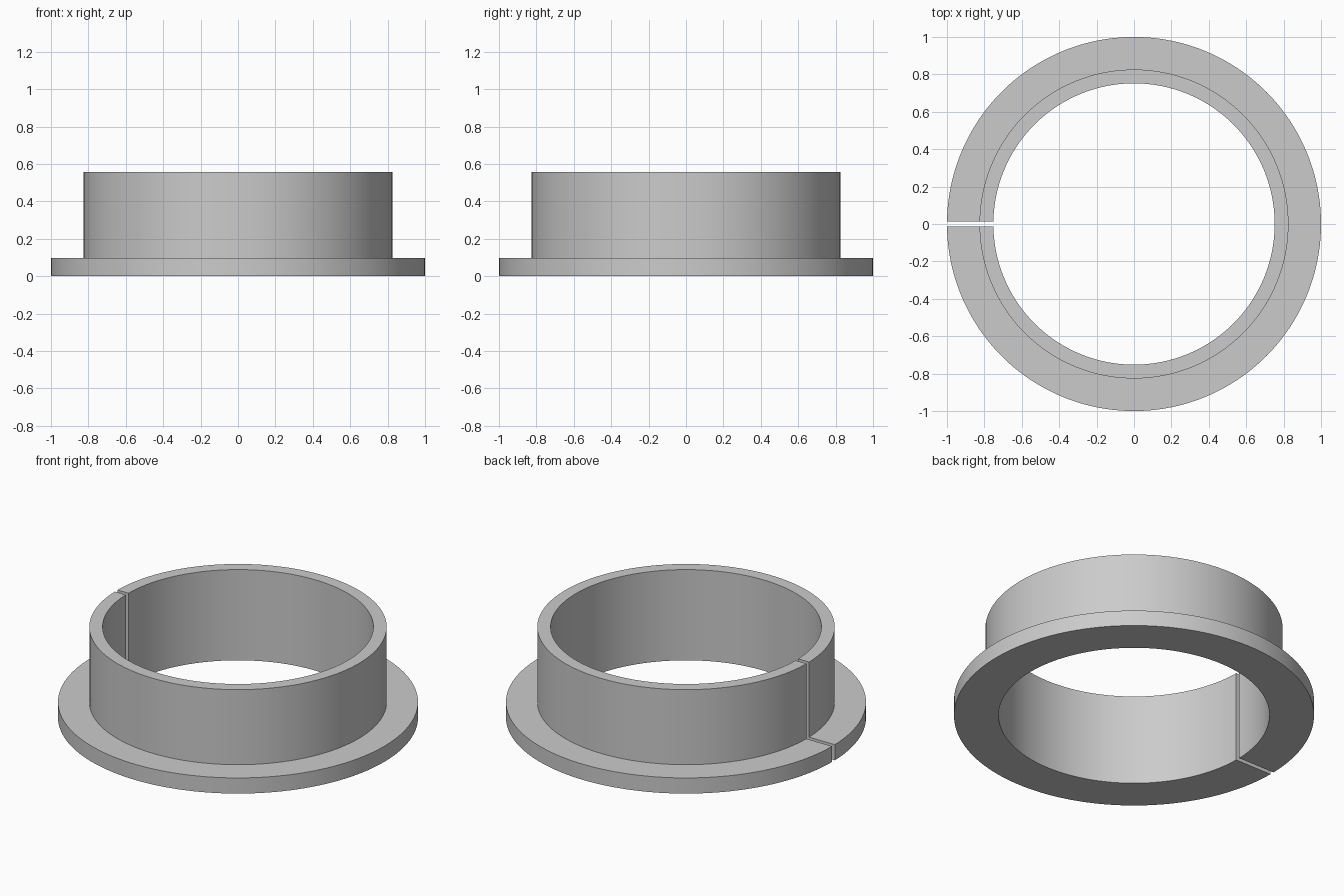
import bpy, bmesh, math

if "Cube" in bpy.data.objects:
    bpy.data.objects.remove(bpy.data.objects["Cube"])

HALF_GAP = 0.013
STEPS = 160

# Flat grey material
grey = bpy.data.materials.new("plain grey")
grey.diffuse_color = (0.6, 0.6, 0.6, 1)
grey.use_nodes = True
grey.node_tree.nodes["Principled BSDF"].inputs["Base Color"].default_value = grey.diffuse_color

# L-shaped cross-section (radius, height): flange plus collar
profile = [(0.752, 0), (1.0, 0), (1.0, 0.096),
           (0.826, 0.096), (0.826, 0.556), (0.752, 0.556)]

# Sweep the section almost all the way round, leaving a parallel slot at -x
bm = bmesh.new()
rings = []
for i in range(STEPS + 1):
    t = i / STEPS * 2 - 1
    ring = []
    for r, z in profile:
        a = t * (math.pi - math.asin(HALF_GAP / r))
        ring.append(bm.verts.new((r * math.cos(a), r * math.sin(a), z)))
    rings.append(ring)

n = len(profile)
for a, b in zip(rings, rings[1:]):
    for j in range(n):
        k = (j + 1) % n
        bm.faces.new((a[j], a[k], b[k], b[j]))

# Slot walls
bm.faces.new(rings[0][::-1])
bm.faces.new(rings[-1])
bmesh.ops.recalc_face_normals(bm, faces=bm.faces[:])

mesh = bpy.data.meshes.new("split_flanged_bushing")
bm.to_mesh(mesh)
bm.free()
mesh.materials.append(grey)
obj = bpy.data.objects.new("split_flanged_bushing", mesh)
bpy.context.collection.objects.link(obj)

# Smooth round walls, sharp rims
bpy.context.view_layer.objects.active = obj
obj.select_set(True)
bpy.ops.object.shade_smooth_by_angle(angle=math.radians(30))
